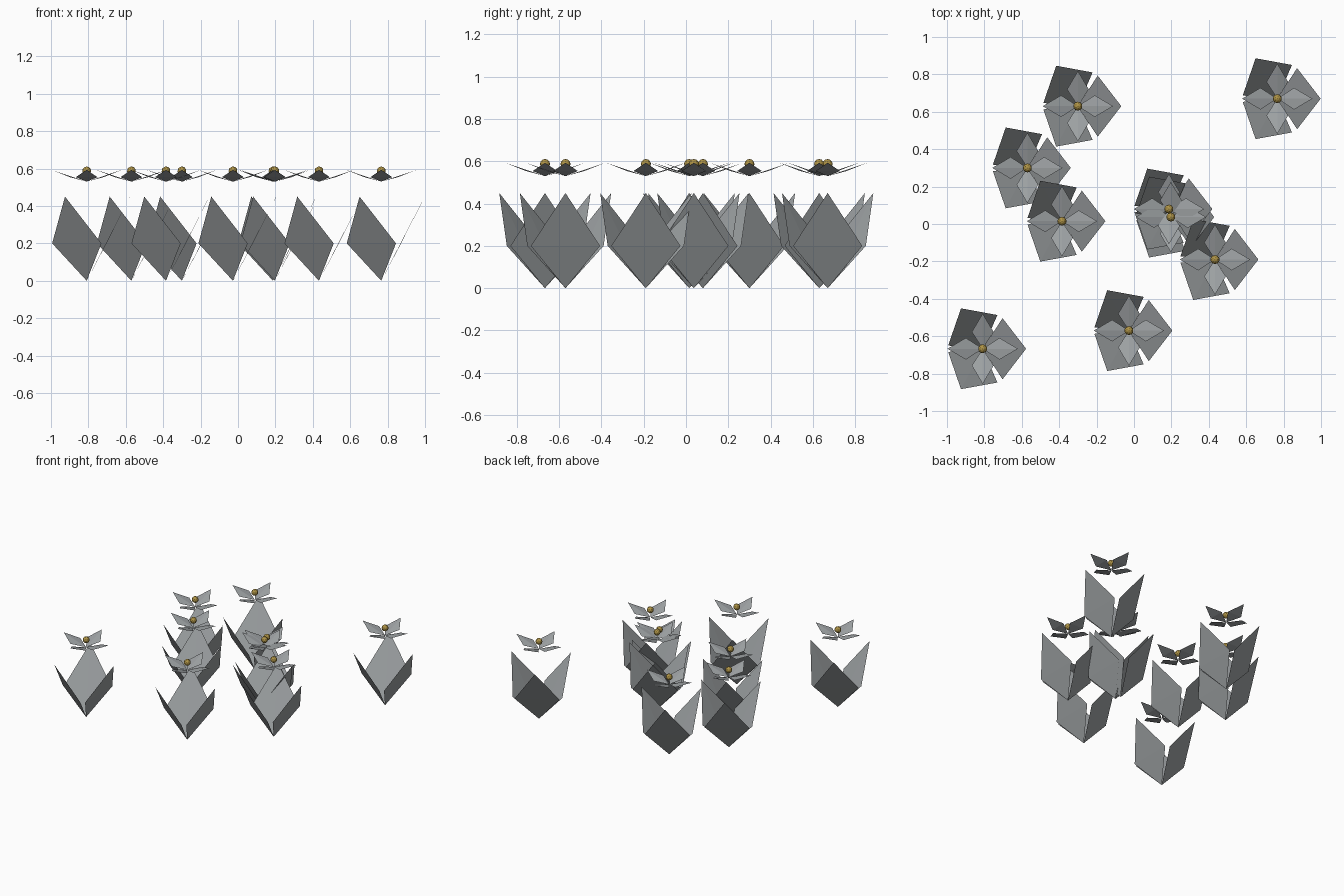
import bpy, bmesh, math
from mathutils import Vector

if "Cube" in bpy.data.objects:
    bpy.data.objects.remove(bpy.data.objects["Cube"])


def material(name, rgb):
    m = bpy.data.materials.new(name)
    m.diffuse_color = (*rgb, 1)
    m.use_nodes = True
    m.node_tree.nodes["Principled BSDF"].inputs["Base Color"].default_value = m.diffuse_color
    return m


GREY = material("soft grey", (0.34, 0.36, 0.37))
GOLD = material("gold", (0.42, 0.29, 0.06))


def add_blade(bm, angle, base, side, tip, half_width, stretch):
    """Thin creased diamond; base, side and tip are (radius, z)."""
    c, s = math.cos(angle), math.sin(angle)

    def vert(r, t, z):
        return bm.verts.new((r * c - t * s, (r * s + t * c) * stretch, z))

    b, p = vert(base[0], 0, base[1]), vert(tip[0], 0, tip[1])
    l, r = vert(side[0], half_width, side[1]), vert(side[0], -half_width, side[1])
    # inner faces meet on the midrib, outer faces on the cross crease
    for f in ((b, p, l), (p, b, r), (b, l, r), (p, r, l)):
        bm.faces.new(f)


def finish(bm, name, mat):
    bmesh.ops.recalc_face_normals(bm, faces=bm.faces[:])
    me = bpy.data.meshes.new(name)
    bm.to_mesh(me)
    bm.free()
    me.materials.append(mat)
    return me


# three tall leaves
bm = bmesh.new()
for i in range(3):
    add_blade(bm, math.radians(120 * i), (0, 0), (0.106, 0.20), (0.232, 0.45), 0.152, 1.075)
leaves = finish(bm, "leaves", GREY)

# four flower petals
bm = bmesh.new()
for i in range(4):
    add_blade(bm, math.radians(90 * i), (0, 0.53), (0.09, 0.554), (0.188, 0.593), 0.058, 1.0)
petals = finish(bm, "petals", GREY)

# faceted flower centre
bm = bmesh.new()
bmesh.ops.create_icosphere(bm, subdivisions=2, radius=0.024)
bmesh.ops.translate(bm, verts=bm.verts, vec=Vector((0, 0, 0.587)))
centre = finish(bm, "flower_centre", GOLD)

# scatter of plants
spots = [(-0.30, 0.63), (-0.57, 0.30), (-0.385, 0.015), (0.187, 0.08), (0.197, 0.037),
         (0.433, -0.19), (-0.027, -0.57), (-0.809, -0.667), (0.766, 0.67)]
for n, (x, y) in enumerate(spots, 1):
    for part in (leaves, petals, centre):
        ob = bpy.data.objects.new(f"{part.name}_{n}", part)
        ob.location = (x, y, 0)
        bpy.context.collection.objects.link(ob)
